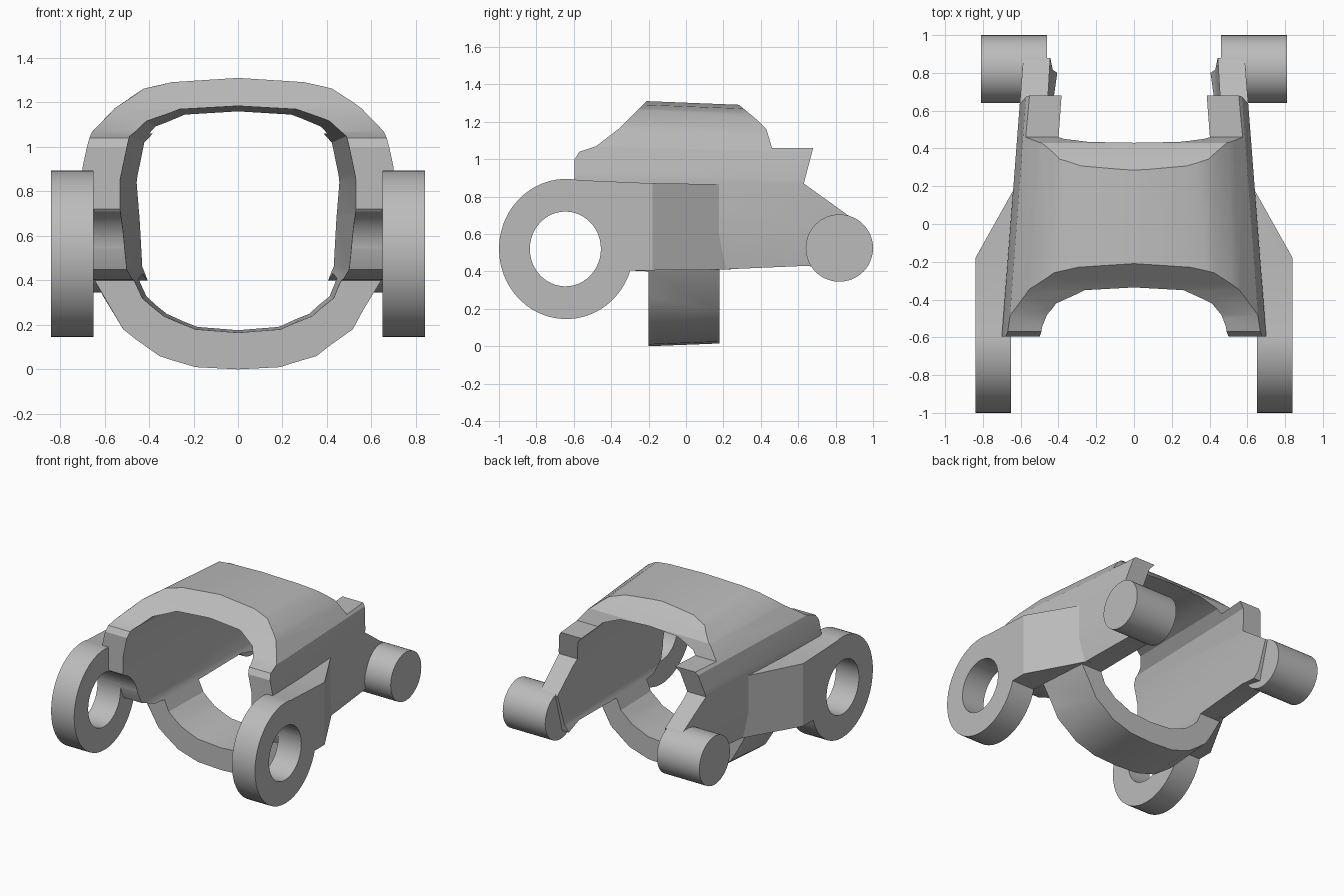
import bpy, bmesh, math

if "Cube" in bpy.data.objects:
    bpy.data.objects.remove(bpy.data.objects["Cube"], do_unlink=True)

grey = bpy.data.materials.new("plain grey")
grey.use_nodes = True
grey.diffuse_color = (0.5, 0.5, 0.5, 1)
grey.node_tree.nodes["Principled BSDF"].inputs["Base Color"].default_value = (0.5, 0.5, 0.5, 1)


def prism(name, outline, place, a, b):
    """Solid between two copies of an outline; place(u, v, depth) gives the 3D point."""
    bm = bmesh.new()
    ends = [[bm.verts.new(place(u, v, d)) for u, v in outline] for d in (a, b)]
    n = len(outline)
    for end in ends:
        bm.faces.new(end)
    for i in range(n):
        j = (i + 1) % n
        bm.faces.new((ends[0][i], ends[0][j], ends[1][j], ends[1][i]))
    bmesh.ops.recalc_face_normals(bm, faces=bm.faces)
    mesh = bpy.data.meshes.new(name)
    bm.to_mesh(mesh)
    bm.free()
    mesh.materials.append(grey)
    ob = bpy.data.objects.new(name, mesh)
    bpy.context.collection.objects.link(ob)
    return ob


def activate(ob):
    bpy.ops.object.select_all(action='DESELECT')
    ob.select_set(True)
    bpy.context.view_layer.objects.active = ob


def carve(ob, cutter, operation, keep=False):
    mod = ob.modifiers.new("carve", 'BOOLEAN')
    mod.solver = 'EXACT'
    mod.operation = operation
    mod.object = cutter
    activate(ob)
    bpy.ops.object.modifier_apply(modifier=mod.name)
    if not keep:
        bpy.data.objects.remove(cutter, do_unlink=True)


def ellipse(cy, cz, ry, rz, n=48):
    return [(cy + ry * math.cos(i * math.tau / n), cz + rz * math.sin(i * math.tau / n))
            for i in range(n)]


def mirrored(half):
    """Close a half outline that starts and ends on the centre line."""
    return half + [(-x, z) for x, z in reversed(half[1:-1])]


def along_x(y, z, x):
    return (x, y, z)


def along_z(x, y, z):
    return (x, y, z)


def tapered(x, z, y):
    # Cross-section narrows towards the back
    return (x * (1 - 0.11 * (y + 0.6)), y, 0.65 + (z - 0.65) * (1 - 0.06 * (y + 0.2)))


# Yoke body: tapered hoop trimmed to the side profile
outer = mirrored([(0, 0), (0.2, 0.01), (0.37, 0.06), (0.54, 0.18), (0.68, 0.41), (0.7, 0.6),
                  (0.7, 0.9), (0.665, 1.06), (0.57, 1.17), (0.44, 1.26), (0.31, 1.29), (0, 1.31)])
inner = mirrored([(0, 0.165), (0.2, 0.18), (0.35, 0.24), (0.45, 0.32), (0.51, 0.45), (0.53, 0.7),
                  (0.53, 0.85), (0.49, 1.04), (0.42, 1.11), (0.27, 1.165), (0, 1.18)])
side = [(-0.2, 0), (0.18, 0.01), (0.18, 0.41), (0.65, 0.43), (0.8, 0.4), (0.88, 0.69),
        (0.63, 0.87), (0.68, 1.06), (0.46, 1.06), (0.43, 1.16), (0.38, 1.21), (0.29, 1.285),
        (0.26, 1.32), (-0.2, 1.32), (-0.26, 1.26), (-0.35, 1.17), (-0.48, 1.07),
        (-0.57, 1.04), (-0.595, 1.0), (-0.595, 0.72), (-0.46, 0.55), (-0.42, 0.45),
        (-0.3, 0.405), (-0.2, 0.4)]
body = prism("yoke_body", outer, tapered, -1, 1)
carve(body, prism("opening_cutter", inner, tapered, -1.1, 1.1), 'DIFFERENCE')
carve(body, prism("side_cutter", side, along_x, -1.2, 1.2), 'INTERSECT')

# Bore through both front eyes
bore = prism("bore_cutter", ellipse(-0.645, 0.52, 0.19, 0.2), along_x, -1.3, 1.3)
carve(body, bore, 'DIFFERENCE', keep=True)

parts = [body]
gusset_side = [(-0.62, 0.89), (-0.2, 0.872), (0.25, 0.865), (0.25, 0.41), (-0.3, 0.405),
               (-0.4, 0.52), (-0.62, 0.7)]
gusset_top = [(0.58, 0.24), (0.61, 0.23), (0.84, -0.18), (0.84, -0.64), (0.66, -0.64), (0.58, -0.3)]
for word, s in (("left", 1), ("right", -1)):
    # Front eye ring
    eye = prism(word + "_front_eye", ellipse(-0.64, 0.52, 0.36, 0.375), along_x, s * 0.65, s * 0.84)
    # Wedge joining the eye to the side wall
    gusset = prism(word + "_gusset", gusset_side, along_x, s * 0.5, s * 0.9)
    plan = prism("plan_cutter", [(s * x, y) for x, y in gusset_top], along_z, 0, 1.2)
    carve(gusset, plan, 'INTERSECT')
    carve(eye, gusset, 'UNION')
    carve(eye, bore, 'DIFFERENCE', keep=True)
    # Rear pivot pin
    pin = prism(word + "_rear_pin", ellipse(0.82, 0.525, 0.18, 0.18), along_x, s * 0.46, s * 0.81)
    parts += [eye, pin]
bpy.data.objects.remove(bore, do_unlink=True)

for ob in parts:
    activate(ob)
    bpy.ops.object.shade_smooth_by_angle(angle=math.radians(25))
